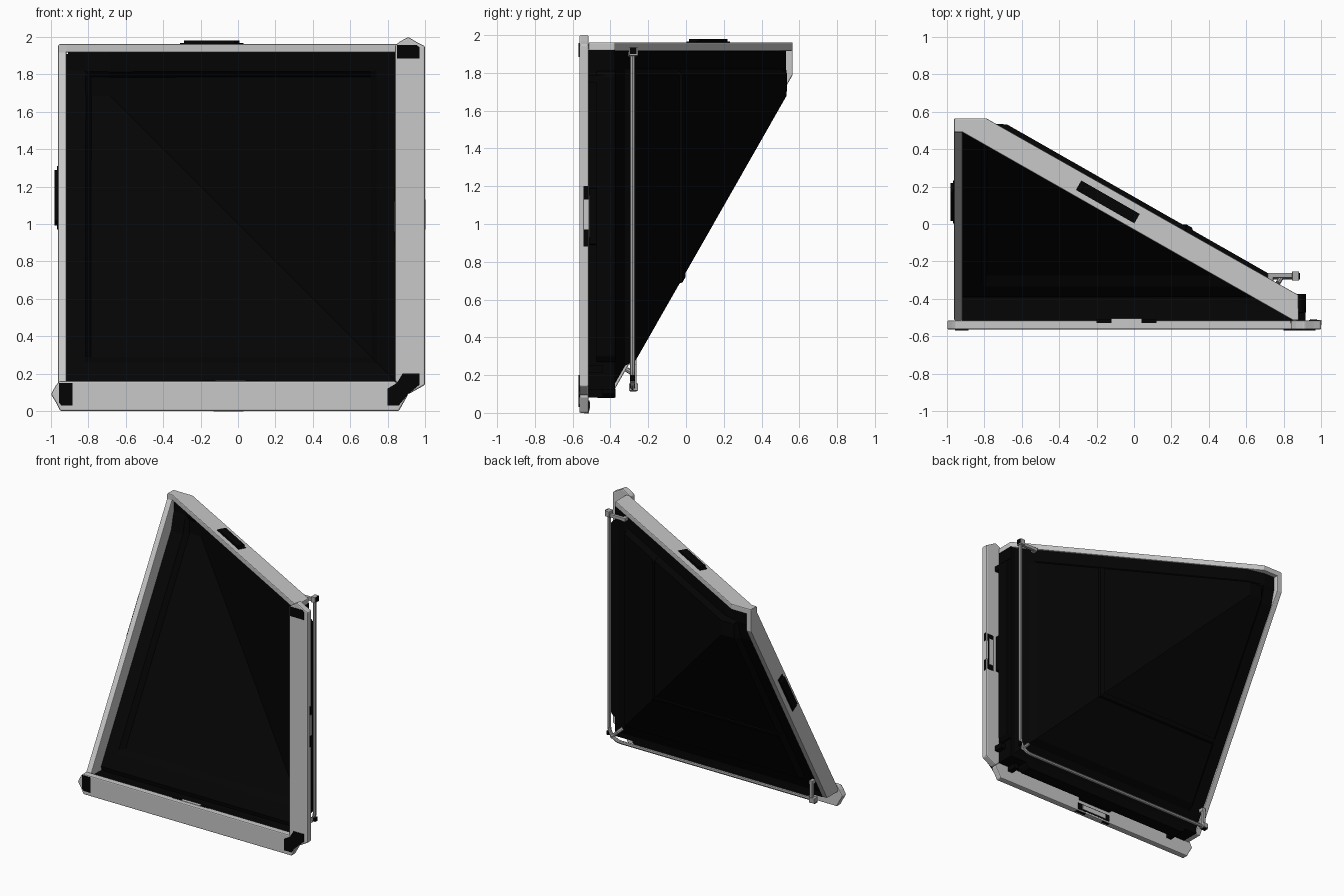
import bpy, bmesh, math
from mathutils import Vector, Matrix

if "Cube" in bpy.data.objects:
    bpy.data.objects.remove(bpy.data.objects["Cube"])


def material(name, v):
    m = bpy.data.materials.new(name)
    m.diffuse_color = (v, v, v, 1)
    m.use_nodes = True
    m.node_tree.nodes["Principled BSDF"].inputs["Base Color"].default_value = m.diffuse_color
    return m


GREY = material("light grey", 0.58)
STEEL = material("steel grey", 0.40)
BLACK = material("black", 0.0012)

# Reflection across the diagonal that swaps the upright and level halves
SWAP = Matrix(((0, 0, -1, 1), (0, 1, 0, 0), (-1, 0, 0, 1), (0, 0, 0, 1)))


def finish(bm, name, mat, bevel=0.0):
    bmesh.ops.recalc_face_normals(bm, faces=bm.faces)
    me = bpy.data.meshes.new(name)
    bm.to_mesh(me)
    bm.free()
    me.materials.append(mat)
    ob = bpy.data.objects.new(name, me)
    bpy.context.collection.objects.link(ob)
    if bevel:
        b = ob.modifiers.new("bevel", 'BEVEL')
        b.width, b.segments, b.limit_method = bevel, 2, 'ANGLE'
    return ob


def prism(name, pts, axis, lo, hi, mat, bevel=0.0, both=True):
    """Extrude a polygon along y (points x,z) or z (points x,y), plus its swapped twin."""
    for twin in ((False, True) if both else (False,)):
        bm = bmesh.new()
        def place(p, h):
            v = Vector((p[0], h, p[1])) if axis == 'y' else Vector((p[0], p[1], h))
            return bm.verts.new(SWAP @ v if twin else v)
        a = [place(p, lo) for p in pts]
        b = [place(p, hi) for p in pts]
        bm.faces.new(a)
        bm.faces.new(b[::-1])
        for i in range(len(pts)):
            j = (i + 1) % len(pts)
            bm.faces.new((a[i], a[j], b[j], b[i]))
        finish(bm, name + ("_level" if twin else ""), mat, bevel)


def box(name, x, y, z, mat, bevel=0.0, both=True):
    prism(name, [(x[0], y[0]), (x[1], y[0]), (x[1], y[1]), (x[0], y[1])], 'z', z[0], z[1], mat, bevel, both)


def tube(name, pts, r, mat):
    cu = bpy.data.curves.new(name, 'CURVE')
    cu.dimensions, cu.bevel_depth, cu.bevel_resolution, cu.use_fill_caps = '3D', r, 2, True
    sp = cu.splines.new('POLY')
    sp.points.add(len(pts) - 1)
    for q, p in zip(sp.points, pts):
        q.co = (*p, 1)
    cu.materials.append(mat)
    ob = bpy.data.objects.new(name, cu)
    bpy.context.collection.objects.link(ob)
    bpy.ops.object.select_all(action='DESELECT')
    ob.select_set(True)
    bpy.context.view_layer.objects.active = ob
    bpy.ops.object.convert(target='MESH')
    bpy.ops.object.shade_smooth_by_angle()


def base(d):
    return min(-0.419 + 0.57 * d, 0.53)


def creased_sheet(name, rows, thickness=0.0):
    """L-shaped rows at distance d from the outer walls: (d, y at the ends, y inside)."""
    bm = bmesh.new()
    grid = []
    for d, low, high in rows:
        corner = 0.92 - d
        half = [Vector((min(x, corner), y, 0.08 + d))
                for x, y in ((-0.92, low), (-0.82, low), (-0.79, high))]
        line = half + [Vector((corner, high, 0.08 + d))] + [SWAP @ p for p in half[::-1]]
        grid.append([bm.verts.new(p) for p in line])
    for r0, r1 in zip(grid, grid[1:]):
        for i in range(6):
            bm.faces.new((r0[i], r0[i + 1], r1[i + 1], r1[i]))
    bmesh.ops.remove_doubles(bm, verts=bm.verts, dist=0.0005)
    bmesh.ops.dissolve_degenerate(bm, edges=bm.edges, dist=0.0005)
    ob = finish(bm, name, BLACK)
    if sum(p.normal.y * p.area for p in ob.data.polygons) < 0:
        ob.data.flip_normals()
    if thickness:
        sol = ob.modifiers.new("thickness", 'SOLIDIFY')
        sol.thickness, sol.offset = thickness, -1


# Creased shell with a raised panel, and the seam rib across it
creased_sheet("shell", [
    (0.04, -0.515, -0.515), (0.04, -0.375, -0.375), (0.077, -0.375, -0.375),
    (0.17, base(0.17), base(0.17)), (0.20, base(0.20), base(0.20) + 0.04),
    (1.60, base(1.60), base(1.60) + 0.04), (1.71, 0.52, 0.535), (1.74, 0.53, 0.53),
    (1.83, 0.53, 0.53)], 0.015)
creased_sheet("seam_rib", [(d, base(d) - 0.003, base(d) + h) for d, h in
                           ((0.605, 0.038), (0.61, 0.052), (0.64, 0.052), (0.645, 0.038))])

# Raised panel on each outer wall, with small tabs reaching the beams
prism("wall_panel", [(0.87, 0.27), (0.895, 0.27), (0.92, 0.30), (0.92, 1.78), (0.895, 1.81), (0.87, 1.81)],
      'y', -0.475, -0.373, BLACK, 0.006)
for z in (0.23, 1.77):
    box("wall_tab", (0.87, 0.918), (-0.516, -0.44), (z - 0.02, z + 0.02), BLACK)

# Front frame beams, meeting along the diagonal
prism("front_beam", [(0.84, 0.16), (0.84, 1.955), (0.865, 1.975), (0.91, 2.0), (0.96, 1.97),
                     (1.0, 1.95), (1.0, 0.14), (0.92, 0.095), (0.908, 0.092)],
      'y', -0.565, -0.515, GREY, 0.008)

# Sloping frame bars along the open top and the open side
prism("sloping_bar", [(-0.958, 0.565), (-0.79, 0.565), (0.88, -0.38), (0.88, -0.515),
                      (0.85, -0.515), (-0.917, 0.49), (-0.958, 0.49)],
      'z', 1.917, 1.962, GREY, 0.006)

# Black grip pads lying on the sloping bars
c, along, across = Vector((-0.14, 0.118)), Vector((0.868, -0.497)), Vector((0.497, 0.868))
for nm, hl, z0, z1 in (("grip_pad", 0.18, 1.94, 1.967), ("grip_pad_top", 0.155, 1.967, 1.980)):
    prism(nm, [c + along * s * hl + across * t * 0.029 for s, t in ((-1, -1), (1, -1), (1, 1), (-1, 1))],
          'z', z0, z1, BLACK)

# Black corner plates on the front beams
prism("end_plate", [(0.85, 1.885), (0.97, 1.885), (0.97, 1.945), (0.955, 1.957), (0.85, 1.957)],
      'y', -0.569, -0.562, BLACK)
prism("corner_plate", [(0.80, 0.03), (0.80, 0.12), (0.85, 0.15), (0.88, 0.20), (0.97, 0.20),
                       (0.97, 0.14), (0.91, 0.09), (0.86, 0.03)],
      'y', -0.569, -0.560, BLACK, both=False)

# Latch on the outer, back and inner sides of each front beam
box("latch_edge", (0.97, 1.001), (-0.543, -0.520), (0.88, 1.20), BLACK)
box("latch_tongue_edge", (0.97, 1.002), (-0.540, -0.513), (0.97, 1.13), GREY)
box("latch_recess", (0.935, 0.988), (-0.520, -0.512), (0.89, 1.19), BLACK)
box("latch_tongue", (0.942, 0.978), (-0.520, -0.509), (0.93, 1.15), GREY)
box("latch_inner", (0.838, 0.86), (-0.530, -0.507), (0.88, 1.20), BLACK)
box("latch_inner_tongue", (0.837, 0.861), (-0.532, -0.506), (0.96, 1.12), GREY)
box("latch_block", (0.87, 0.915), (-0.514, -0.47), (0.89, 1.19), BLACK, 0.01)

# Bent hand rail behind the shell
RX, RY, R = 0.865, -0.283, 0.10
path = [Vector((RX, RY, 1.93))]
for i in range(9):
    a = -math.pi / 2 * i / 8
    path.append(Vector((RX - R + R * math.cos(a), RY, 1 - RX + R + R * math.sin(a))))
path.append(Vector((-0.93, RY, 1 - RX)))
tube("hand_rail", path, 0.0135, STEEL)

# Rail brackets: end arms, feet, joints with dark sockets, and the corner strut
box("rail_arm", (0.72, 0.87), (-0.288, -0.262), (1.888, 1.914), STEEL, 0.004)
box("rail_foot", (0.715, 0.745), (-0.306, -0.262), (1.885, 1.914), STEEL, 0.004)
box("rail_joint", (0.845, 0.883), (-0.303, -0.253), (1.89, 1.935), STEEL, 0.004)
box("joint_socket", (0.880, 0.887), (-0.297, -0.262), (1.90, 1.935), BLACK)
box("rail_band", (0.862, 0.8795), (-0.297, -0.269), (0.17, 0.20), BLACK, both=False)
tube("corner_strut", [Vector((0.845, RY, 0.155)), Vector((0.79, RY, 0.21)), Vector((0.77, -0.315, 0.23))],
     0.0135, STEEL)
